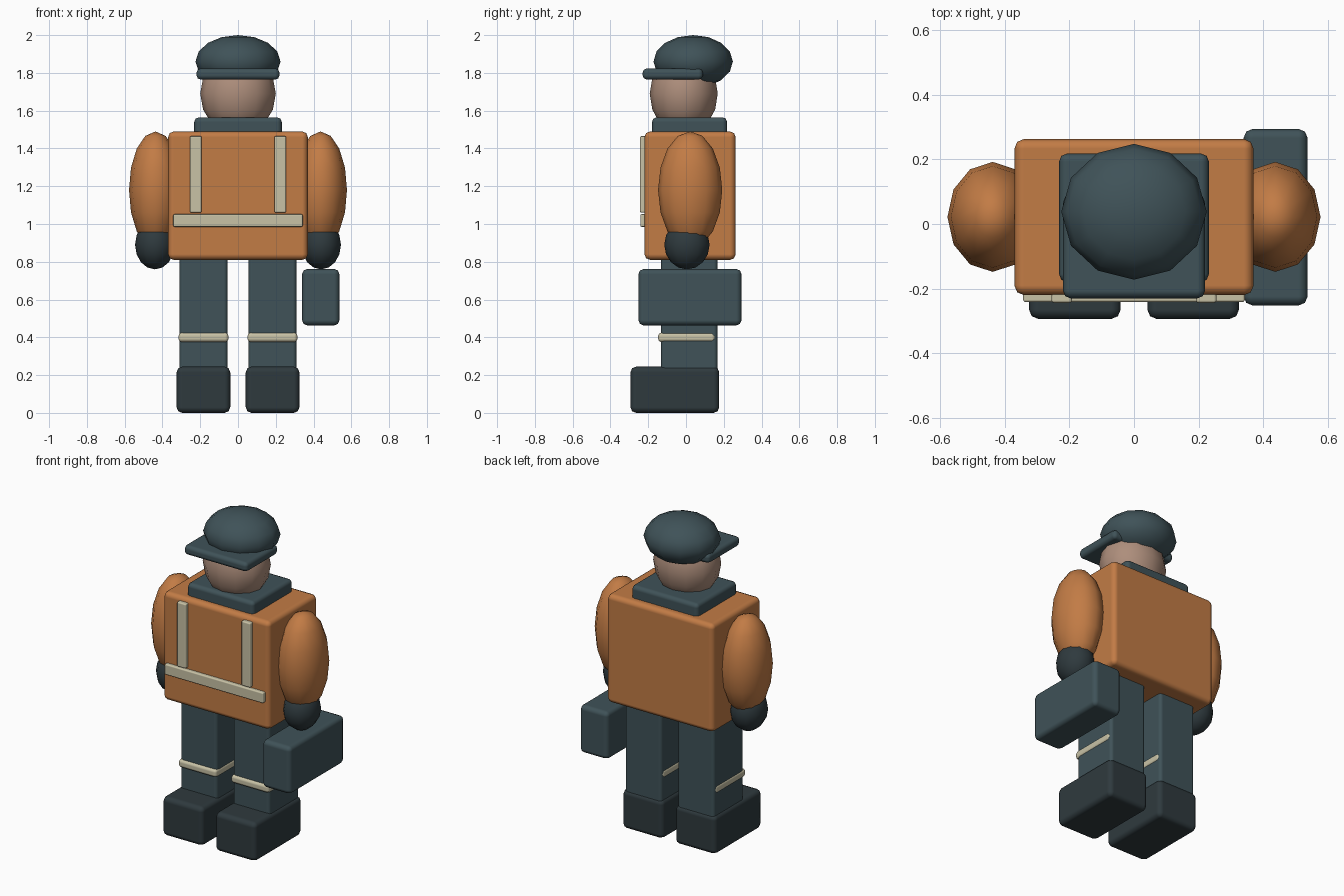
import bpy
import bmesh
from mathutils import Matrix

if "Cube" in bpy.data.objects:
    bpy.data.objects.remove(bpy.data.objects["Cube"])


def material(name, rgb):
    m = bpy.data.materials.new(name)
    m.diffuse_color = (*rgb, 1)
    m.use_nodes = True
    m.node_tree.nodes["Principled BSDF"].inputs["Base Color"].default_value = m.diffuse_color
    return m


ORANGE = material("orange_jacket", (0.54, 0.20, 0.06))
SLATE = material("slate_cloth", (0.050, 0.085, 0.098))
DARK = material("dark_rubber", (0.028, 0.042, 0.048))
SKIN = material("skin", (0.42, 0.27, 0.20))
TAPE = material("reflective_tape", (0.58, 0.54, 0.38))


def finish(name, bm, mat):
    for f in bm.faces:
        f.smooth = True
    me = bpy.data.meshes.new(name)
    bm.to_mesh(me)
    bm.free()
    me.materials.append(mat)
    ob = bpy.data.objects.new(name, me)
    bpy.context.collection.objects.link(ob)
    return ob


def box(name, xs, ys, zs, mat, bevel):
    """Rounded box given by its extents on each axis."""
    bm = bmesh.new()
    bmesh.ops.create_cube(bm, size=1)
    for v in bm.verts:
        v.co = [(lo + hi) / 2 + c * (hi - lo) for c, (lo, hi) in zip(v.co, (xs, ys, zs))]
    ob = finish(name, bm, mat)
    mod = ob.modifiers.new("rounded_edges", 'BEVEL')
    mod.width = bevel
    mod.segments = 2
    mod.harden_normals = True
    return ob


def ball(name, center, radii, mat):
    """Low-poly ellipsoid, smooth shaded."""
    bm = bmesh.new()
    bmesh.ops.create_uvsphere(bm, u_segments=12, v_segments=8, radius=1,
                              matrix=Matrix.LocRotScale(center, None, radii))
    return finish(name, bm, mat)


# Torso, collar and head
box("jacket", (-0.37, 0.37), (-0.22, 0.263), (0.81, 1.49), ORANGE, 0.03)
box("collar", (-0.232, 0.232), (-0.18, 0.218), (1.43, 1.565), SLATE, 0.025)
ball("head", (0, -0.012, 1.69), (0.2, 0.18, 0.22), SKIN)

# Cap with a flat peak
ball("cap", (0, 0.038, 1.86), (0.225, 0.21, 0.14), SLATE)
box("cap_peak", (-0.22, 0.22), (-0.23, 0.09), (1.764, 1.824), SLATE, 0.024)

# Waist band of reflective tape
box("waist_tape", (-0.343, 0.343), (-0.242, -0.21), (0.985, 1.052), TAPE, 0.008)

# Mirrored limbs and tape
for side, s in (("left", -1), ("right", 1)):
    def span(a, b):
        return tuple(sorted((s * a, s * b)))
    box(side + "_chest_tape", span(0.192, 0.255), (-0.244, -0.21), (1.06, 1.465), TAPE, 0.008)
    ball(side + "_arm", (s * 0.437, 0.022, 1.18), (0.14, 0.17, 0.31), ORANGE)
    ball(side + "_glove", (s * 0.44, 0.005, 0.89), (0.105, 0.12, 0.13), DARK)
    box(side + "_leg", span(0.055, 0.31), (-0.133, 0.167), (0.2, 0.86), SLATE, 0.02)
    box(side + "_leg_tape", span(0.05, 0.315), (-0.148, 0.155), (0.375, 0.425), TAPE, 0.018)
    box(side + "_boot", span(0.041, 0.325), (-0.294, 0.176), (0, 0.245), DARK, 0.03)

# Tool case held in the right hand
box("tool_case", (0.339, 0.537), (-0.252, 0.294), (0.463, 0.762), SLATE, 0.028)
